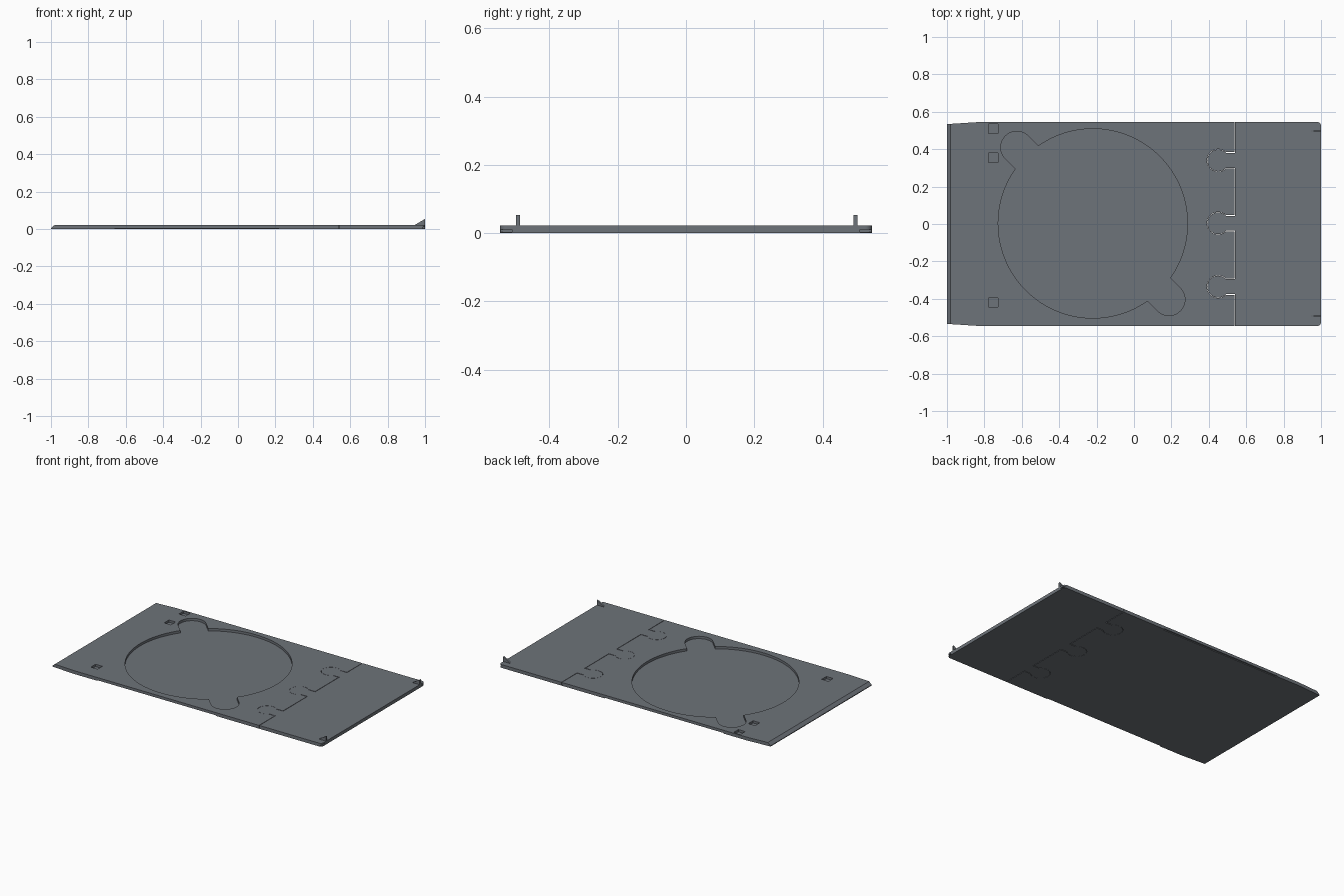
import bpy, bmesh, math

if "Cube" in bpy.data.objects:
    bpy.data.objects.remove(bpy.data.objects["Cube"])

H = 0.022          # plate thickness
W = 0.545          # half width
SEAM = 0.54        # x of the split between the two plates

grey = bpy.data.materials.new("slate_grey")
grey.diffuse_color = (0.155, 0.172, 0.192, 1)
grey.use_nodes = True
grey.node_tree.nodes["Principled BSDF"].inputs["Base Color"].default_value = grey.diffuse_color


def prism(name, pts, lo, hi, axis="z"):
    """Extrude a closed outline along z, or an x-z outline along y."""
    bm = bmesh.new()
    place = (lambda p, t: (p[0], p[1], t)) if axis == "z" else (lambda p, t: (p[0], t, p[1]))
    a = [bm.verts.new(place(p, lo)) for p in pts]
    b = [bm.verts.new(place(p, hi)) for p in pts]
    n = len(pts)
    bm.faces.new(a)
    bm.faces.new(b)
    for i in range(n):
        j = (i + 1) % n
        bm.faces.new((a[i], a[j], b[j], b[i]))
    bmesh.ops.recalc_face_normals(bm, faces=bm.faces)
    mesh = bpy.data.meshes.new(name)
    bm.to_mesh(mesh)
    bm.free()
    mesh.materials.append(grey)
    ob = bpy.data.objects.new(name, mesh)
    bpy.context.collection.objects.link(ob)
    return ob


def box(name, x0, x1, y0, y1, z0, z1):
    return prism(name, [(x0, y0), (x1, y0), (x1, y1), (x0, y1)], z0, z1)


def arc(cx, cy, r, a0, a1, n):
    return [(cx + r * math.cos(math.radians(a0 + (a1 - a0) * i / n)),
             cy + r * math.sin(math.radians(a0 + (a1 - a0) * i / n))) for i in range(n + 1)]


def cut(target, cutters):
    for c in cutters:
        m = target.modifiers.new("cut", "BOOLEAN")
        m.operation, m.solver, m.object = "DIFFERENCE", "EXACT", c
        bpy.context.view_layer.objects.active = target
        bpy.ops.object.modifier_apply(modifier=m.name)
        bpy.data.objects.remove(c)


def seam(x, r, h):
    """Jigsaw edge running from -y to +y with three round tabs."""
    pts = [(x, -W)]
    a = math.degrees(math.asin(h / r))
    for yc in (-0.335, 0.004, 0.34):
        pts += [(x, yc - h)] + arc(0.45, yc, r, -a, a - 360, 28) + [(x, yc + h)]
    return pts + [(x, W)]


# Main plate with tapered end and sockets
main = prism("main_plate",
             [(-0.83, W), (-1, 0.534), (-1, -0.534), (-0.83, -W)] + seam(SEAM - 0.003, 0.06, 0.044),
             0, H)

# Disc recess with two finger lobes
cx, cy, R, r = -0.22, 0.003, 0.506, 0.086
b = math.degrees(math.asin(r / R))
outline = []
for d in (135, 315):
    t = math.radians(d)
    outline += arc(cx, cy, R, d - 180 + b, d - b, 56)
    outline += arc(cx + 0.575 * math.cos(t), cy + 0.575 * math.sin(t), r, d - 90, d + 90, 20)
cutters = [prism("recess_cutter", outline, 0.006, 0.1)]

# Square pits
for y in (0.51, 0.355, -0.42):
    cutters.append(box("pit_cutter", -0.777, -0.727, y - 0.025, y + 0.025, 0.007, 0.1))

# Sloped leading edge
cutters.append(prism("slope_cutter", [(-1.02, -0.012), (-1.02, 0.05), (-0.948, 0.05), (-0.98, H)],
                     -0.7, 0.7, "y"))

# Shallow undercuts along the long sides
for s in (-1, 1):
    y0, y1 = sorted((s * 0.535, s * 0.6))
    cutters.append(box("undercut_cutter", -0.66, 0.22, y0, y1, -0.05, 0.004))
cut(main, cutters)

# End plate with tabs and rounded corners
end = prism("end_plate",
            arc(0.98, -W + 0.02, 0.02, -90, 0, 8) + arc(0.98, W - 0.02, 0.02, 0, 90, 8)
            + seam(SEAM, 0.0585, 0.04)[::-1], 0, H)
cut(end, [box("slot_cutter", 0.988, 1.1, *sorted((s * 0.51, s * 0.6)), 0.004, 0.011)
          for s in (-1, 1)])

# Wedge stops on the end plate
parts = [main, end]
for name, y in (("back_stop", 0.497), ("front_stop", -0.492)):
    parts.append(prism(name, [(0.94, 0.018), (1, 0.018), (1, 0.054), (0.945, H)],
                       y - 0.006, y + 0.006, "y"))

# Smooth curved walls, keep edges crisp
bpy.ops.object.select_all(action="DESELECT")
for p in parts:
    p.select_set(True)
bpy.context.view_layer.objects.active = main
bpy.ops.object.shade_smooth_by_angle(angle=math.radians(30))
